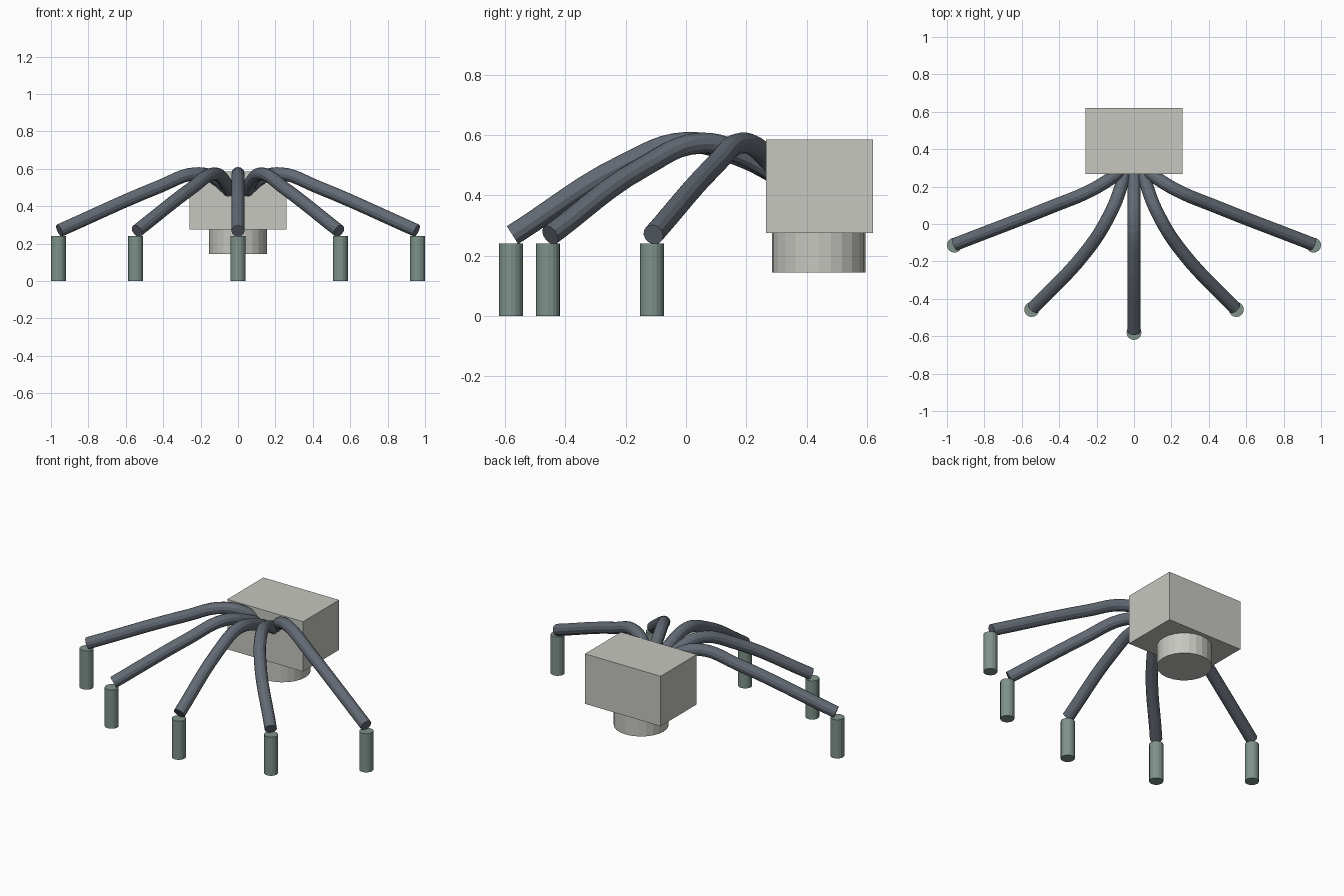
import bpy
from mathutils import Vector

cube = bpy.data.objects.get("Cube")
if cube:
    bpy.data.objects.remove(cube, do_unlink=True)


def material(name, color):
    mat = bpy.data.materials.new(name)
    mat.use_nodes = True
    mat.diffuse_color = (*color, 1)
    mat.node_tree.nodes["Principled BSDF"].inputs["Base Color"].default_value = (*color, 1)
    return mat


LIGHT = material("warm_light_grey", (0.57, 0.57, 0.53))
SLATE = material("slate_grey", (0.125, 0.145, 0.175))
SAGE = material("sage_green", (0.21, 0.29, 0.255))


def cylinder(name, radius, x, y, bottom, top, sides, mat):
    bpy.ops.mesh.primitive_cylinder_add(vertices=sides, radius=radius, depth=top - bottom,
                                        location=(x, y, (bottom + top) / 2))
    obj = bpy.context.object
    obj.name = name
    obj.data.materials.append(mat)


def tube(name, points, mat, radius=0.035):
    """Sweep a round section along a smooth path and cap its ends."""
    curve = bpy.data.curves.new(name, 'CURVE')
    curve.dimensions = '3D'
    curve.bevel_depth = radius
    curve.bevel_resolution = 4
    curve.resolution_u = 6
    curve.use_fill_caps = True
    spline = curve.splines.new('BEZIER')
    spline.bezier_points.add(len(points) - 1)
    for bp, p in zip(spline.bezier_points, points):
        bp.co = Vector(p)
        bp.handle_left_type = bp.handle_right_type = 'AUTO'
    spline.use_smooth = False
    curve.materials.append(mat)
    obj = bpy.data.objects.new(name, curve)
    bpy.context.collection.objects.link(obj)
    bpy.ops.object.select_all(action='DESELECT')
    obj.select_set(True)
    bpy.context.view_layer.objects.active = obj
    bpy.ops.object.convert(target='MESH')


# Palm block and the round wrist mount under it
bpy.ops.mesh.primitive_cube_add(size=1, location=(0, 0.443, 0.43))
palm = bpy.context.object
palm.name = "palm_block"
palm.scale = (0.52, 0.354, 0.31)
palm.data.materials.append(LIGHT)
cylinder("wrist_mount", 0.155, 0, 0.44, 0.145, 0.28, 24, LIGHT)

# Arched finger paths, from the palm out to the fingertip (left side)
MIDDLE = [(0, 0.32, 0.46), (0, 0.18, 0.53), (0, 0, 0.575),
          (0, -0.2, 0.505), (0, -0.575, 0.268)]
INNER = [(0.045, 0.32, 0.46), (0.07, 0.2, 0.53), (0.13, 0.05, 0.573),
         (0.25, -0.14, 0.495), (0.54, -0.45, 0.268)]
OUTER = [(0.04, 0.31, 0.46), (0.115, 0.25, 0.545), (0.23, 0.18, 0.573),
         (0.42, 0.1, 0.505), (0.955, -0.108, 0.27)]

# Fingers with upright fingertips
for name, path, tip_x, tip_y in (("middle", MIDDLE, 0, -0.58),
                                 ("inner", INNER, 0.547, -0.457),
                                 ("outer", OUTER, 0.96, -0.113)):
    sides = (("", 1),) if tip_x == 0 else (("left_", 1), ("right_", -1))
    for prefix, s in sides:
        tube(f"{prefix}{name}_finger", [(s * x, y, z) for x, y, z in path], SLATE)
        cylinder(f"{prefix}{name}_fingertip", 0.04, s * tip_x, tip_y, 0, 0.24, 16, SAGE)
